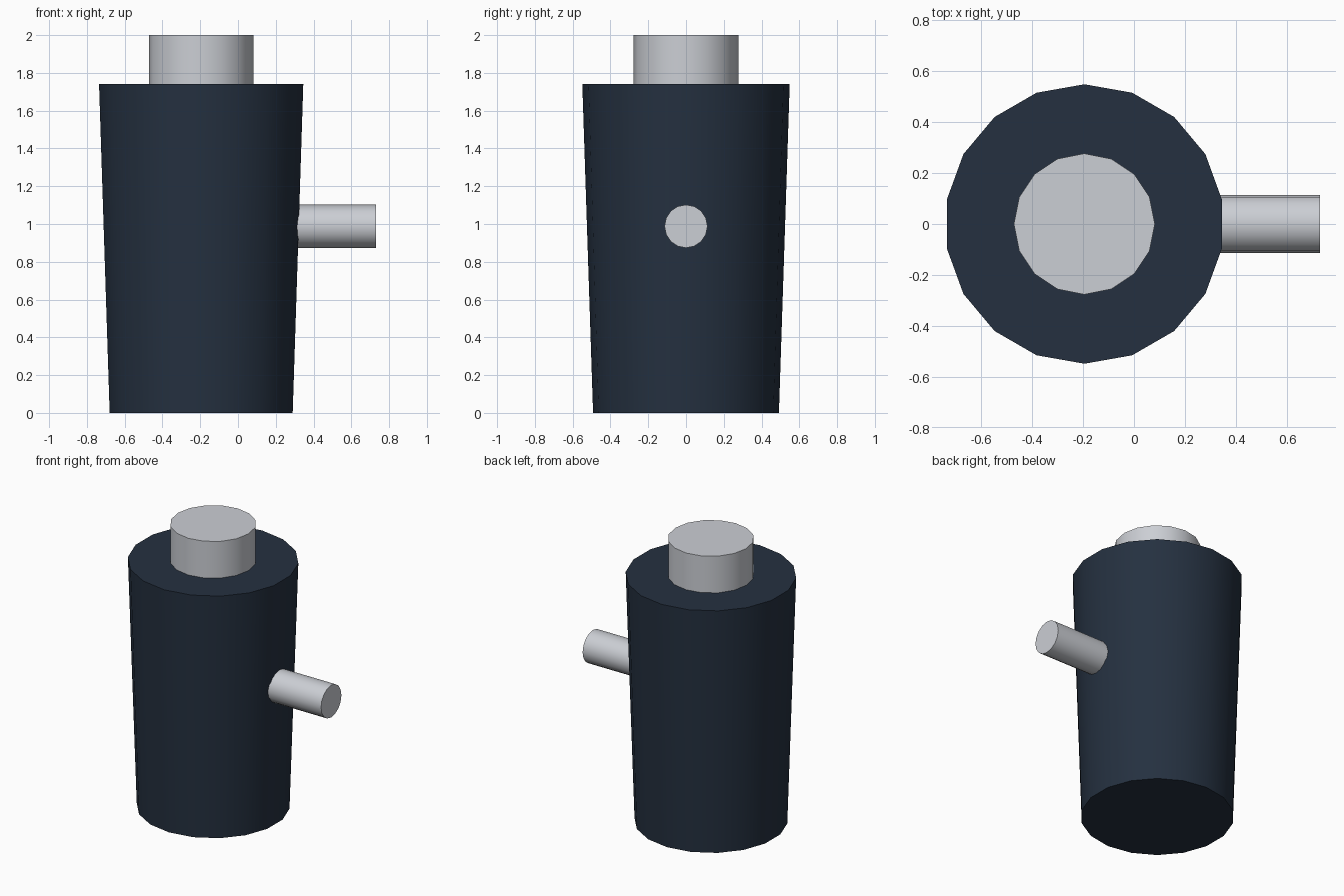
import bpy
import math
from mathutils import Matrix, Vector

cube = bpy.data.objects.get("Cube")
if cube:
    bpy.data.objects.remove(cube, do_unlink=True)


def make_material(name, rgb):
    mat = bpy.data.materials.new(name)
    mat.use_nodes = True
    mat.diffuse_color = (*rgb, 1)
    bsdf = mat.node_tree.nodes["Principled BSDF"]
    bsdf.inputs["Base Color"].default_value = (*rgb, 1)
    bsdf.inputs["Roughness"].default_value = 0.7
    return mat


def make_tube(name, sides, r_start, r_end, start, end, mat, tilt=(0, 0, 0)):
    """Capped cylinder or cone from start to end, smooth round the side."""
    start, end = Vector(start), Vector(end)
    bpy.ops.mesh.primitive_cone_add(
        vertices=sides, radius1=r_start, radius2=r_end,
        depth=(end - start).length, location=(start + end) / 2, rotation=tilt)
    obj = bpy.context.object
    obj.name = name
    obj.data.materials.append(mat)
    bpy.ops.object.shade_smooth_by_angle(angle=math.radians(35))
    return obj


navy = make_material("dark navy", (0.018, 0.030, 0.051))
grey = make_material("light grey", (0.60, 0.62, 0.66))

axis_x = -0.195
body_top = 1.74
spout_z = 0.988

# Tapered body, wider at the top
make_tube("body", 18, 0.492, 0.549, (axis_x, 0, 0), (axis_x, 0, body_top), navy)

# Round cap standing on the body
make_tube("cap", 16, 0.277, 0.277, (axis_x, 0, body_top - 0.05), (axis_x, 0, 2), grey)

# Side spout on the model's left, rooted inside the body
make_tube("side_spout", 16, 0.114, 0.114, (0.1, 0, spout_z), (0.73, 0, spout_z),
          grey, tilt=(0, math.pi / 2, 0))
